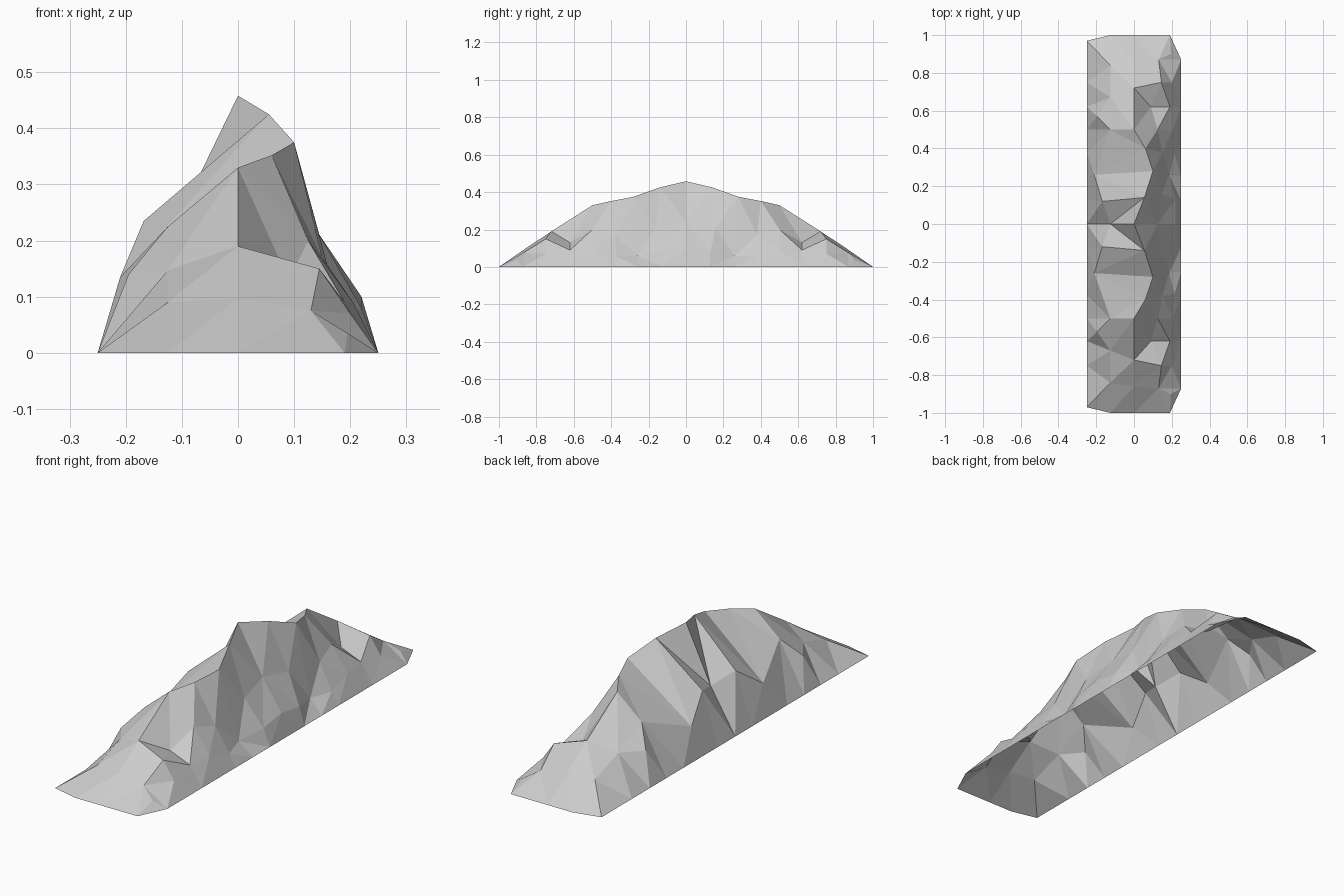
import bpy, bmesh
from mathutils import Vector
from mathutils.geometry import delaunay_2d_cdt

if "Cube" in bpy.data.objects:
    bpy.data.objects.remove(bpy.data.objects["Cube"])

# Named control points of the front half (the back half is its mirror image)
ridge = [(0, -1, 0), (0, -.86, .097), (0, -.72, .19), (0, -.5, .33), (.06, -.4, .352),
         (.1, -.28, .375), (.055, -.14, .425), (0, 0, .458)]
left = [(-.125, -1, 0), (-.125, -.84, .09), (-.125, -.67, .147), (-.195, -.57, .14),
        (-.125, -.5, .225), (-.21, -.26, .135), (-.168, -.12, .235), (-.125, 0, .2)]
right = [(.19, -1, 0), (.13, -.87, .075), (.145, -.75, .15), (.09, -.62, .13),
         (.125, -.5, .2), (.15, -.38, .17), (.185, -.26, .06), (.145, -.16, .21),
         (.125, 0, .24)]
foothills = [(.195, -.9, .035), (.2, -.75, .07), (.19, -.62, .09), (.205, -.5, .09),
             (.215, -.37, .055), (.22, -.13, .08), (.22, 0, .1)]

# Base outline
base = [(-.25, -.97, 0), (.25, -.87, 0)]
base += [(-.25, -y, 0) for y in (.84, .75, .62, .5, .375, .25, .125, 0)]
base += [(.25, -y, 0) for y in (.75, .62, .5, .375, .25, .125, 0)]
points = ridge + left + right + foothills + base


def chain(line):
    return list(zip(line, line[1:]))


# Creases that the faces must follow
creases = chain(ridge) + chain(left[:5]) + chain(right[1:4])
creases += [(ridge[2], right[2]), (ridge[2], right[3]), (ridge[3], left[4]),
            (ridge[2], left[2]), (ridge[3], left[2]),
            (left[5], ridge[5]), (left[5], ridge[4]), (left[4], ridge[4]),
            (left[6], ridge[6]), (left[7], ridge[6]), (left[5], ridge[6]),
            (left[4], left[5]), (left[5], left[6]), (left[6], left[7]),
            (right[6], (.25, -.125, 0)), (right[6], ridge[5])]
index = {p: i for i, p in enumerate(points)}
edges = [(index[a], index[b]) for a, b in creases]

# Triangulate in plan, then lift to the heights
flat = [Vector(p[:2]) for p in points]
co, _, faces, origin, _, _ = delaunay_2d_cdt(flat, edges, [], 0, 1e-5)
bm = bmesh.new()
verts = []
for c, o in zip(co, origin):
    if o:
        z = points[o[0]][2]
    else:
        z = sum(p[2] / (c - Vector(p[:2])).length for p in points) / \
            sum(1 / (c - Vector(p[:2])).length for p in points)
    verts.append(bm.verts.new((c.x, c.y, z)))
for f in faces:
    bm.faces.new([verts[i] for i in f])

# Mirror to the back half, leaving the underside open
bmesh.ops.mirror(bm, geom=bm.verts[:] + bm.edges[:] + bm.faces[:],
                 axis='Y', merge_dist=1e-4)
bmesh.ops.remove_doubles(bm, verts=bm.verts, dist=1e-4)
bmesh.ops.recalc_face_normals(bm, faces=bm.faces)
if sum(f.normal.z for f in bm.faces) < 0:
    bmesh.ops.reverse_faces(bm, faces=bm.faces)

mesh = bpy.data.meshes.new("mountain_ridge")
bm.to_mesh(mesh)
bm.free()
bpy.context.collection.objects.link(bpy.data.objects.new("mountain_ridge", mesh))
